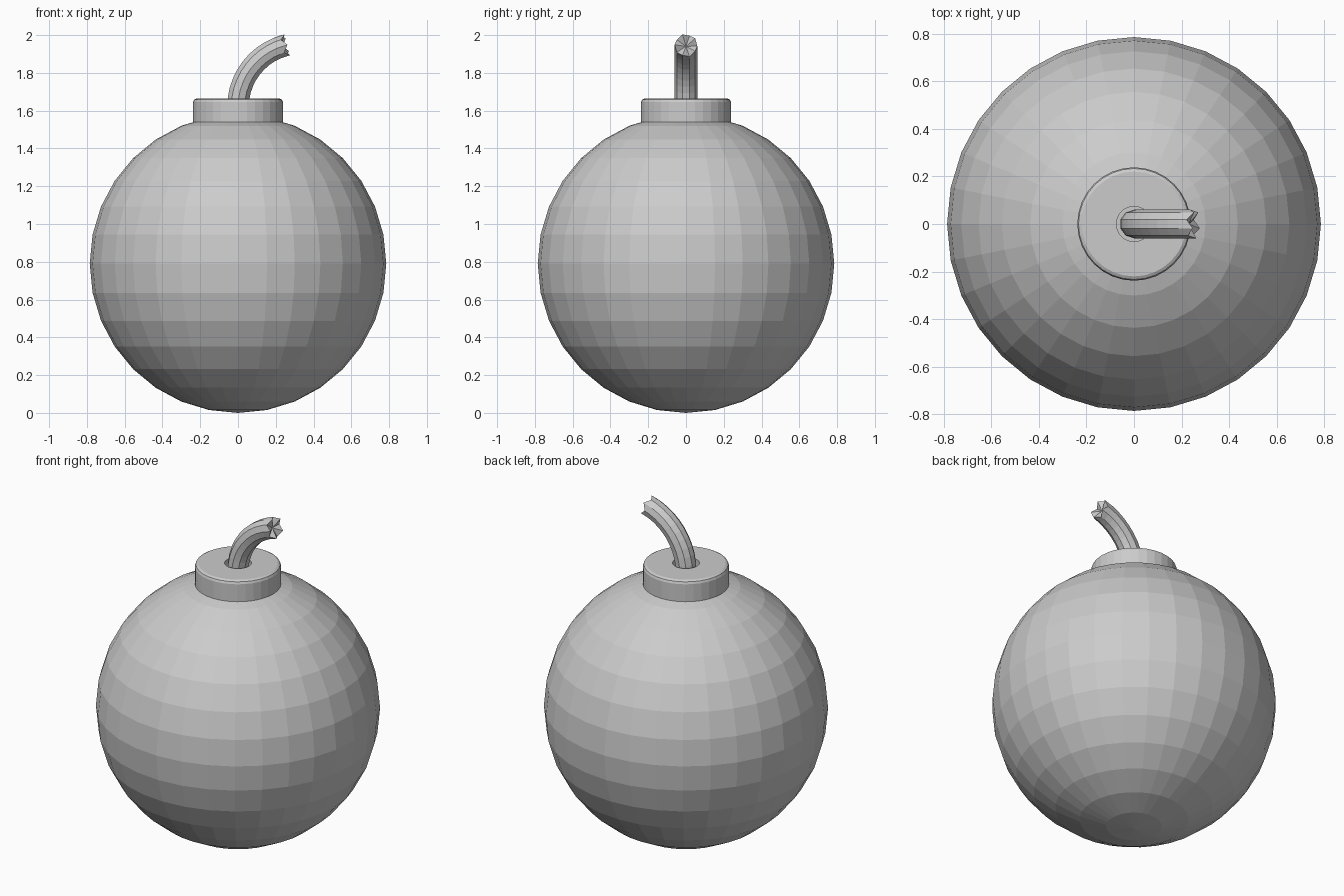
import bpy, bmesh
from math import sin, cos, pi, radians
from mathutils import Vector

if "Cube" in bpy.data.objects:
    bpy.data.objects.remove(bpy.data.objects["Cube"])


def make_object(name, bm):
    bmesh.ops.recalc_face_normals(bm, faces=bm.faces)
    mesh = bpy.data.meshes.new(name)
    bm.to_mesh(mesh)
    bm.free()
    obj = bpy.data.objects.new(name, mesh)
    bpy.context.collection.objects.link(obj)
    return obj


def bridge(bm, a, b):
    n = len(a)
    for i in range(n):
        bm.faces.new((a[i], a[(i + 1) % n], b[(i + 1) % n], b[i]))


# Round faceted body
bpy.ops.mesh.primitive_uv_sphere_add(segments=32, ring_count=16, radius=0.785,
                                     location=(0, 0, 0.79))
body = bpy.context.object
body.name = "body"
body.scale.z = 0.79 / 0.785

# Neck collar with a bevelled rim and a fuse hole
profile = [(0.238, 1.515), (0.238, 1.645), (0.233, 1.658), (0.220, 1.665),
           (0.074, 1.665), (0.074, 1.585)]
bm = bmesh.new()
rings = [[bm.verts.new((r * cos(2 * pi * i / 32), r * sin(2 * pi * i / 32), z))
          for i in range(32)] for r, z in profile]
for a, b in zip(rings, rings[1:]):
    bridge(bm, a, b)
bm.faces.new(rings[-1])
bm.faces.new(rings[0])
make_object("neck", bm)

# Curved ten-sided fuse with a frayed end
SIDES, STEPS, R, BEND, Z0 = 10, 10, 0.06, 0.337, 1.62
path = [(Vector((0, 0, 1.57)), 0.0)]
for s in range(STEPS + 1):
    t = radians(75) * s / STEPS
    path.append((Vector((BEND * (1 - cos(t)), 0, Z0 + BEND * sin(t))), t))

bm = bmesh.new()
rings = []
for k, (p, t) in enumerate(path):
    tangent = Vector((sin(t), 0, cos(t)))
    normal = Vector((-cos(t), 0, sin(t)))
    ring = []
    for i in range(SIDES):
        a = 2 * pi * i / SIDES
        v = p + Vector((0, R * cos(a), 0)) + normal * (R * sin(a))
        if k == len(path) - 1:
            v += tangent * (0.012 if i % 2 else -0.014)
        ring.append(bm.verts.new(v))
    rings.append(ring)
for a, b in zip(rings, rings[1:]):
    bridge(bm, a, b)
bm.faces.new(rings[0])
tip = bm.verts.new(p - tangent * 0.02)
for i in range(SIDES):
    bm.faces.new((rings[-1][i], rings[-1][(i + 1) % SIDES], tip))
make_object("fuse", bm)
